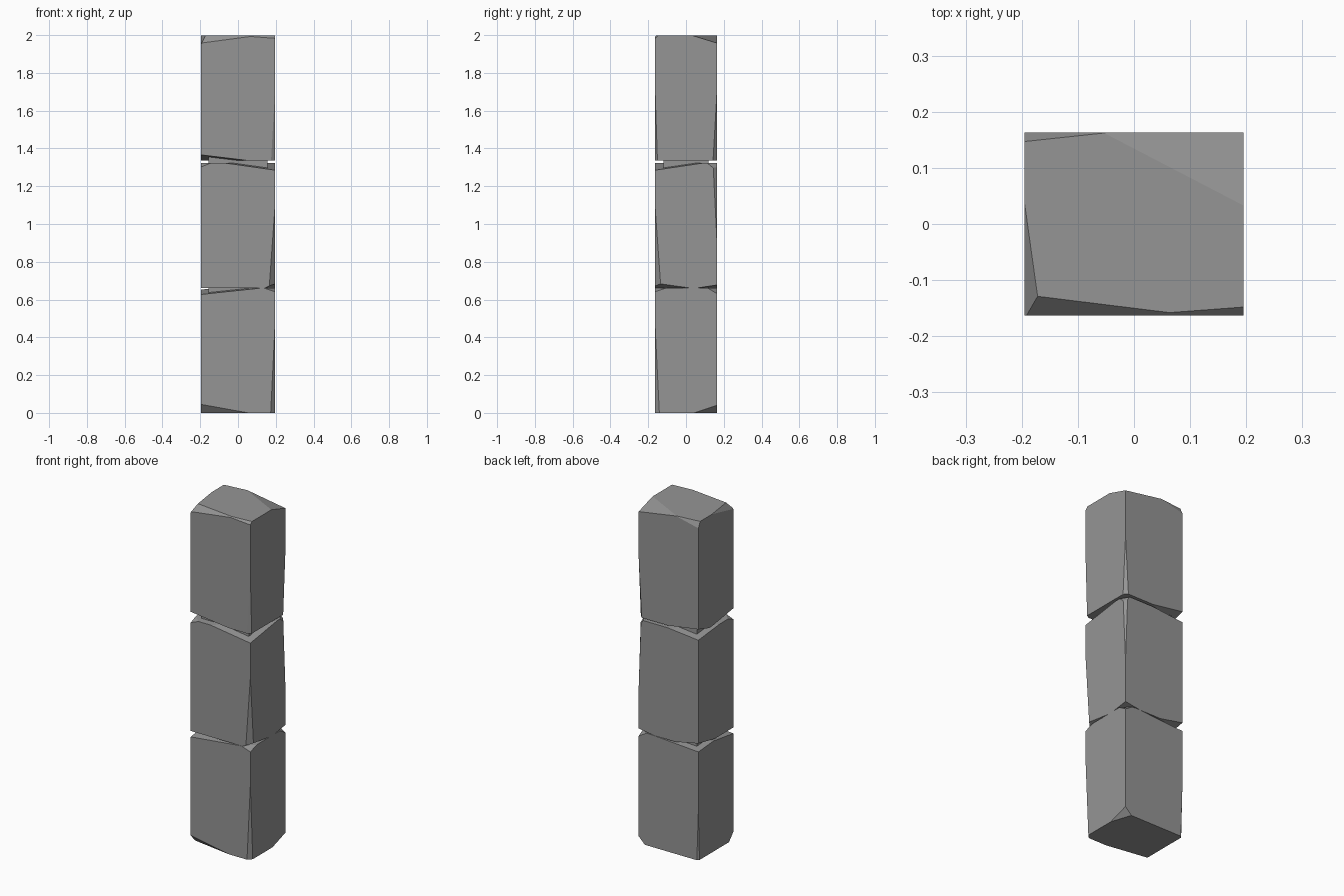
import bpy, bmesh
from mathutils import Vector

if "Cube" in bpy.data.objects:
    bpy.data.objects.remove(bpy.data.objects["Cube"])

HX, HY = 0.195, 0.163

# Dark grey stone
dark = bpy.data.materials.new("dark_stone")
dark.diffuse_color = (0.3, 0.3, 0.3, 1)
dark.use_nodes = True
dark.node_tree.nodes["Principled BSDF"].inputs["Base Color"].default_value = dark.diffuse_color


def box(bm, x, y, z0, z1):
    bmesh.ops.create_cube(bm, size=1)
    for v in bm.verts:
        v.co = (v.co.x * 2 * x, v.co.y * 2 * y, z0 + (v.co.z + 0.5) * (z1 - z0))


def finish(bm, name):
    bmesh.ops.recalc_face_normals(bm, faces=bm.faces)
    me = bpy.data.meshes.new(name)
    bm.to_mesh(me)
    bm.free()
    me.materials.append(dark)
    ob = bpy.data.objects.new(name, me)
    bpy.context.collection.objects.link(ob)
    return ob


def stone(name, z0, z1, chips):
    """Box with corners chipped off; chip = corner signs, cut length along x, y, z."""
    bm = bmesh.new()
    box(bm, HX, HY, z0, z1)
    for (sx, sy, sz), (dx, dy, dz) in chips:
        corner = Vector((sx * HX, sy * HY, z1 if sz > 0 else z0))
        normal = Vector((sx / dx, sy / dy, sz / dz)).normalized()
        point = corner - Vector((sx * dx, 0, 0))
        bmesh.ops.bisect_plane(bm, geom=bm.verts[:] + bm.edges[:] + bm.faces[:],
                               plane_co=point, plane_no=normal, clear_outer=True)
        rim = [e for e in bm.edges if e.is_boundary]
        if rim:
            bmesh.ops.holes_fill(bm, edges=rim, sides=0)
    return finish(bm, name)


# Bottom stone
stone("bottom_stone", 0.0, 0.662, [
    ((-1, -1, 1), (0.33, 0.25, 0.035)),
    ((1, -1, 1), (0.06, 0.06, 0.02)),
    ((1, 1, 1), (0.05, 0.05, 0.03)),
    ((-1, 1, 1), (0.30, 0.25, 0.02)),
    ((-1, -1, -1), (0.25, 0.04, 0.045)),
    ((1, 1, -1), (0.04, 0.12, 0.04)),
    ((1, -1, -1), (0.022, 0.022, 0.45)),
    ((-1, 1, -1), (0.01, 0.01, 0.30)),
])

# Middle stone
stone("middle_stone", 0.662, 1.322, [
    ((1, -1, 1), (0.26, 0.25, 0.037)),
    ((-1, -1, 1), (0.05, 0.05, 0.02)),
    ((1, 1, 1), (0.03, 0.05, 0.04)),
    ((-1, 1, 1), (0.20, 0.20, 0.02)),
    ((1, -1, -1), (0.03, 0.03, 0.42)),
    ((1, -1, -1), (0.05, 0.18, 0.025)),
    ((1, 1, -1), (0.10, 0.10, 0.015)),
    ((-1, 1, -1), (0.15, 0.15, 0.03)),
    ((1, 1, 1), (0.015, 0.02, 0.40)),
])

# Top stone
stone("top_stone", 1.336, 1.998, [
    ((-1, -1, 1), (0.30, 0.037, 0.04)),
    ((-1, -1, 1), (0.028, 0.20, 0.045)),
    ((1, 1, 1), (0.25, 0.13, 0.04)),
    ((-1, 1, 1), (0.15, 0.016, 0.035)),
    ((1, -1, 1), (0.20, 0.015, 0.015)),
    ((-1, -1, -1), (0.25, 0.20, 0.03)),
    ((-1, 1, -1), (0.20, 0.10, 0.03)),
    ((1, -1, -1), (0.02, 0.012, 0.35)),
    ((1, 1, -1), (0.02, 0.02, 0.35)),
])

# Inner core showing in the joints
core = bmesh.new()
box(core, 0.155, 0.12, 0.1, 1.9)
finish(core, "inner_core")
